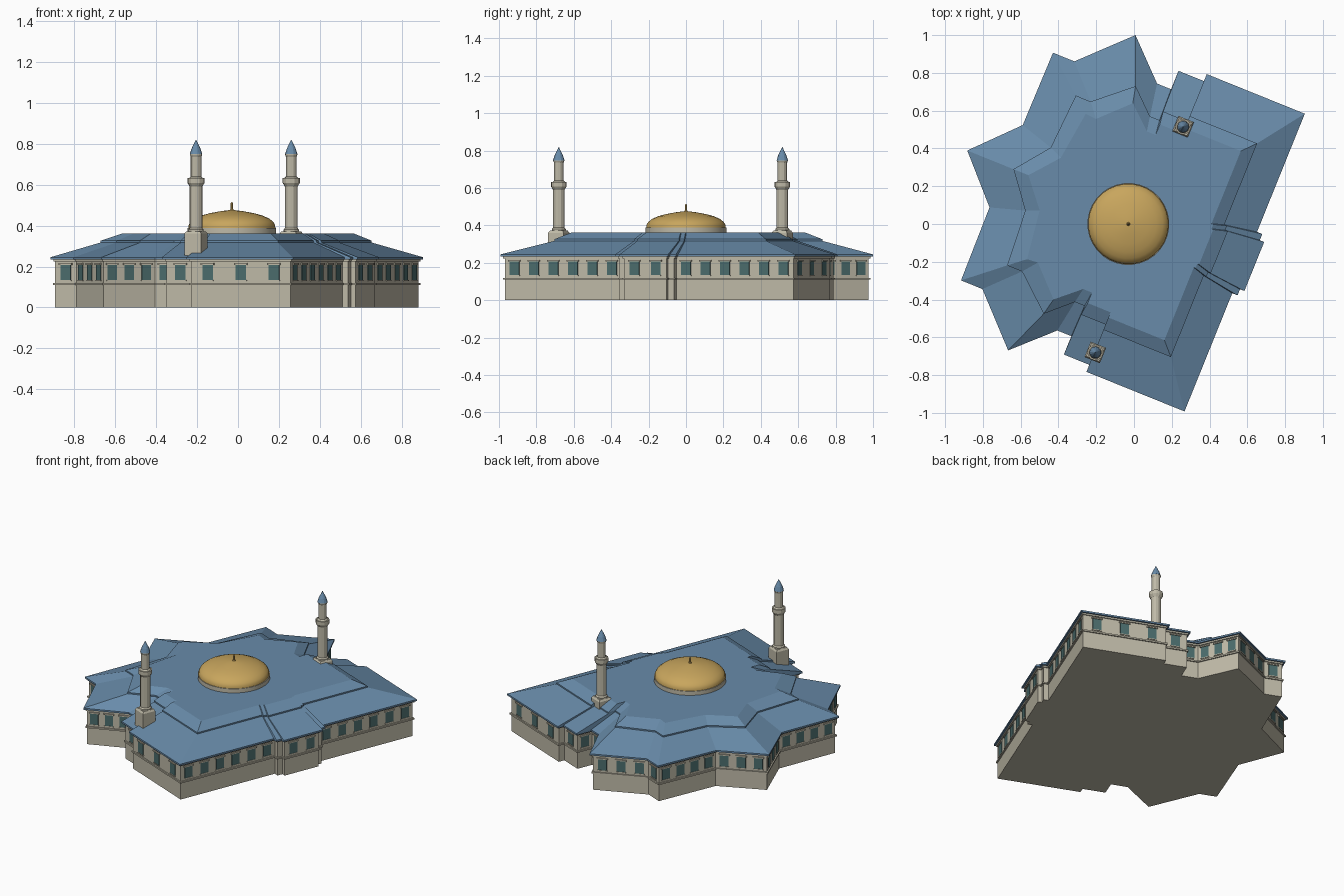
import bpy, bmesh, math
from mathutils import Vector, Matrix

if "Cube" in bpy.data.objects:
    bpy.data.objects.remove(bpy.data.objects["Cube"])

TURN = math.radians(-22)          # the whole plan is turned on the site
CENTRE = Vector((0.011, 0.028, 0))


def material(name, rgb):
    mat = bpy.data.materials.new(name)
    mat.use_nodes = True
    mat.diffuse_color = (*rgb, 1)
    mat.node_tree.nodes["Principled BSDF"].inputs["Base Color"].default_value = (*rgb, 1)
    return mat


STONE = material("pale stone", (0.52, 0.49, 0.39))
ROOF = material("blue roof", (0.14, 0.26, 0.40))
GOLD = material("gold dome", (0.58, 0.38, 0.11))
GLASS = material("teal glass", (0.07, 0.15, 0.15))


def finish(name, bm, mat, location=CENTRE, smooth=False):
    bmesh.ops.recalc_face_normals(bm, faces=bm.faces)
    mesh = bpy.data.meshes.new(name)
    bm.to_mesh(mesh)
    bm.free()
    mesh.materials.append(mat)
    obj = bpy.data.objects.new(name, mesh)
    bpy.context.collection.objects.link(obj)
    obj.location = location
    obj.rotation_euler.z = TURN
    if smooth:
        bpy.ops.object.select_all(action='DESELECT')
        obj.select_set(True)
        bpy.context.view_layer.objects.active = obj
        bpy.ops.object.shade_smooth_by_angle(angle=math.radians(35))
    return obj


def loft(name, rings, mat, **options):
    """Skin a stack of (outline, height) rings and cap both ends."""
    bm = bmesh.new()
    loops = [[bm.verts.new((p[0], p[1], z)) for p in outline] for outline, z in rings]
    count = len(loops[0])
    for low, high in zip(loops, loops[1:]):
        for i in range(count):
            j = (i + 1) % count
            bm.faces.new((low[i], low[j], high[j], high[i]))
    bm.faces.new(loops[0][::-1])
    bm.faces.new(loops[-1])
    return finish(name, bm, mat, **options)


def circle(radius, sides):
    step = math.tau / sides
    return [(radius * math.cos((i + 0.5) * step), radius * math.sin((i + 0.5) * step))
            for i in range(sides)]


def lathe(name, profile, mat, sides, **options):
    return loft(name, [(circle(r, sides), z) for r, z in profile], mat, **options)


# Half plan: eave corner, roof break corner, flat roof corner
HALF = [
    (.675, .14, .475, .12, .40, .10),
    (.65, .14, .46, .12, .39, .10),
    (.65, .175, .46, .145, .39, .125),
    (.62, .175, .445, .145, .38, .125),
    (.62, .85, .445, .61, .38, .54),
    (.06, .85, .06, .61, .06, .54),
    (.06, .81, .06, .58, .06, .51),
    (-.085, .81, -.08, .58, -.07, .51),
    (-.085, .705, -.08, .53, -.07, .45),
    (-.165, .705, -.135, .53, -.12, .45),
    (-.367, .90, -.265, .65, -.245, .56),
    (-.615, .65, -.455, .485, -.395, .41),
    (-.737, .65, -.54, .485, -.455, .415),
    (-.742, .235, -.56, .18, -.49, .15),
    (-.964, 0, -.70, 0, -.615, 0),
]


def outline(column):
    half = [(row[column], row[column + 1]) for row in HALF]
    return half + [(u, -w) for u, w in half[-2::-1]]


def inset(points, distance):
    """Mitred inset of a counter-clockwise outline."""
    result = []
    for i, p in enumerate(points):
        p = Vector(p)
        a = (p - Vector(points[i - 1])).normalized()
        b = (Vector(points[(i + 1) % len(points)]) - p).normalized()
        na, nb = Vector((-a.y, a.x)), Vector((-b.y, b.x))
        result.append(p + (na + nb) * distance / (1 + na.dot(nb)))
    return result


eave, ridge, crown = outline(0), outline(2), outline(4)
wall = inset(eave, 0.018)

# Roof: eave edge, lower slope, small step, upper slope and flat top
loft("roof", [(eave, 0.234), (eave, 0.245), (ridge, 0.317),
              (ridge, 0.326), (crown, 0.361)], ROOF)

# Walls with string course and cornice
loft("walls", [(wall, 0), (wall, 0.235)], STONE)
loft("string_course", [(inset(eave, 0.010), 0.110), (inset(eave, 0.010), 0.120)], STONE)
loft("cornice", [(inset(eave, 0.011), 0.224), (inset(eave, 0.011), 0.2345)], STONE)


def wall_plates(name, mat, low, high, extra, depth):
    """Put a row of thin plates on every wall wide enough for them."""
    bm = bmesh.new()
    for i, start in enumerate(wall):
        run = wall[(i + 1) % len(wall)] - start
        length = run.length
        if length < 0.09:
            continue
        along = run / length
        pitch = 0.16 if length > 0.5 and abs(along.y) < 0.1 else 0.107
        count = max(1, round(length / pitch))
        width = min(0.055, 0.55 * length / count) + extra
        frame = Matrix.Rotation(math.atan2(along.y, along.x), 4, 'Z')
        for k in range(count):
            spot = start + run * (k + 0.5) / count
            place = Matrix.Translation((spot.x, spot.y, (low + high) / 2))
            size = Matrix.Diagonal((width, depth * 2, high - low, 1))
            bmesh.ops.create_cube(bm, size=1, matrix=place @ frame @ size)
    finish(name, bm, mat)


# Windows: glass, lintel and sill
wall_plates("window_glass", GLASS, 0.135, 0.208, 0, 0.003)
wall_plates("window_lintels", STONE, 0.208, 0.216, 0.014, 0.008)
wall_plates("window_sills", STONE, 0.129, 0.135, 0.006, 0.005)

# Dome on its low drum, with a finial
hub = Vector((-0.03, 0, 0))
lathe("dome_drum", [(.217, .35), (.217, .388)], STONE, 32, location=hub, smooth=True)
lathe("dome", [(.213, .388), (.212, .402), (.203, .418), (.183, .434), (.15, .449),
               (.105, .461), (.055, .470), (.008, .476)], GOLD, 32, location=hub, smooth=True)
lathe("dome_finial", [(.012, .472), (.006, .482), (.006, .508), (.001, .516)],
      GOLD, 8, location=hub)

# Two minarets: square base, shaft, balcony, upper shaft and pointed cap
for side, x, y, foot in (("front", -.205, -.68, .25), ("back", .26, .515, .29)):
    spot = Vector((x, y, 0))
    lathe(side + "_minaret_base", [(.062, foot), (.062, .36), (.052, .372)],
          STONE, 4, location=spot)
    lathe(side + "_minaret_shaft",
          [(.038, .365), (.038, .38), (.031, .388), (.031, .59), (.042, .608), (.042, .632),
           (.034, .632), (.026, .64), (.026, .735), (.030, .745), (.030, .75)],
          STONE, 12, location=spot)
    lathe(side + "_minaret_cap", [(.031, .748), (.022, .775), (.001, .818)],
          ROOF, 12, location=spot)
